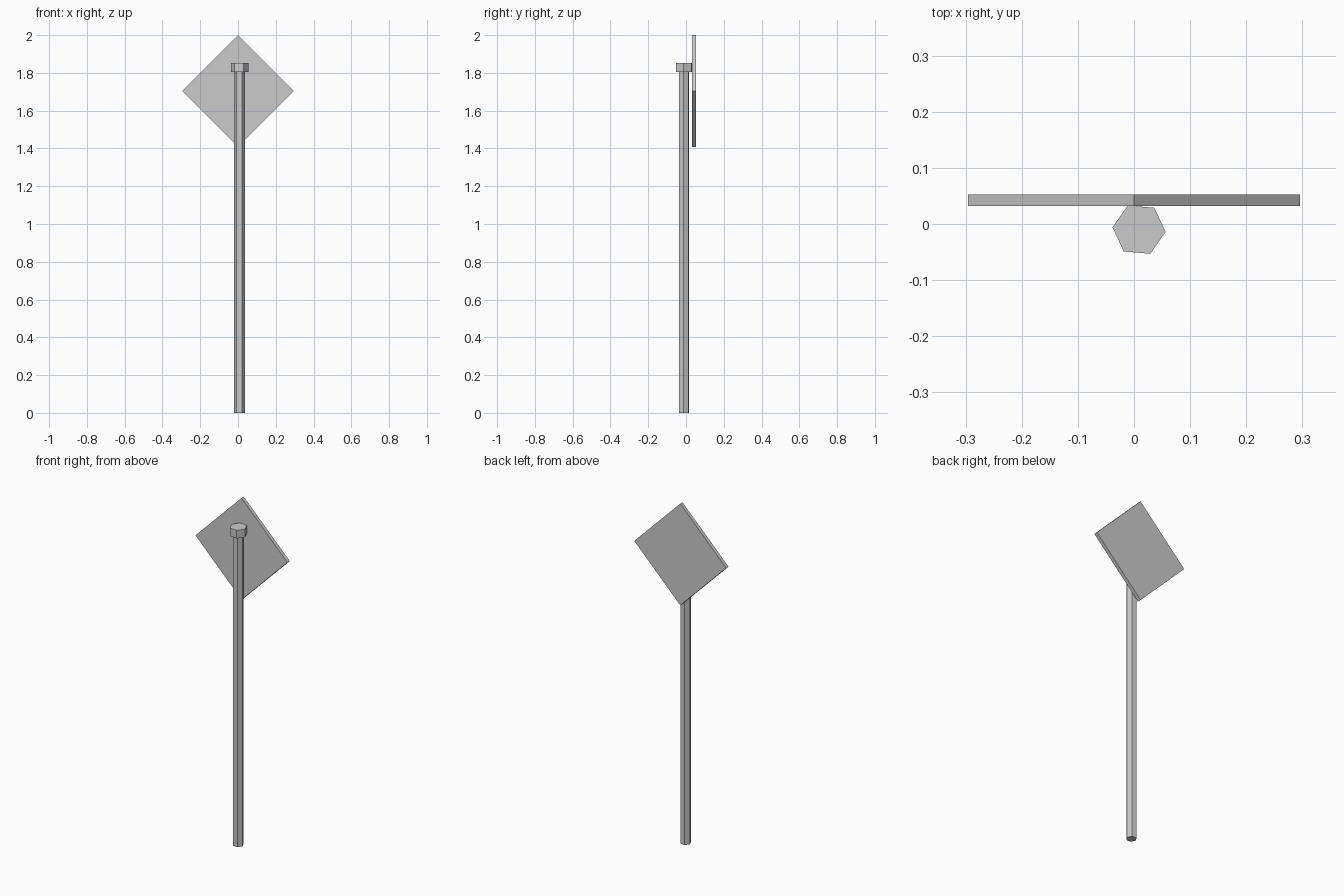
import bpy, math

cube = bpy.data.objects.get("Cube")
if cube:
    bpy.data.objects.remove(cube, do_unlink=True)

GREY = (0.6, 0.6, 0.6, 1)
mat = bpy.data.materials.new("plain grey")
mat.use_nodes = True
mat.diffuse_color = GREY
mat.node_tree.nodes["Principled BSDF"].inputs["Base Color"].default_value = GREY


def finish(name):
    obj = bpy.context.object
    obj.name = name
    obj.data.materials.append(mat)
    return obj


def hex_prism(name, radius, z0, z1):
    """Six-sided upright prism on the post axis, one corner turned 5 degrees past +x."""
    bpy.ops.mesh.primitive_cylinder_add(
        vertices=6, radius=radius, depth=z1 - z0,
        location=(0.009, -0.01, (z0 + z1) / 2),
        rotation=(0, 0, math.radians(25)))
    return finish(name)


# Post and its wider cap
hex_prism("post", 0.029, 0, 1.805)
hex_prism("post_cap", 0.0475, 1.805, 1.852)

# Square sign plate standing on its corner behind the post
half_diagonal = 0.296
side = half_diagonal * math.sqrt(2)
bpy.ops.mesh.primitive_cube_add(
    size=1, location=(0, 0.0425, 2 - half_diagonal), rotation=(0, math.radians(45), 0))
plate = finish("sign_plate")
plate.scale = (side, 0.021, side)
